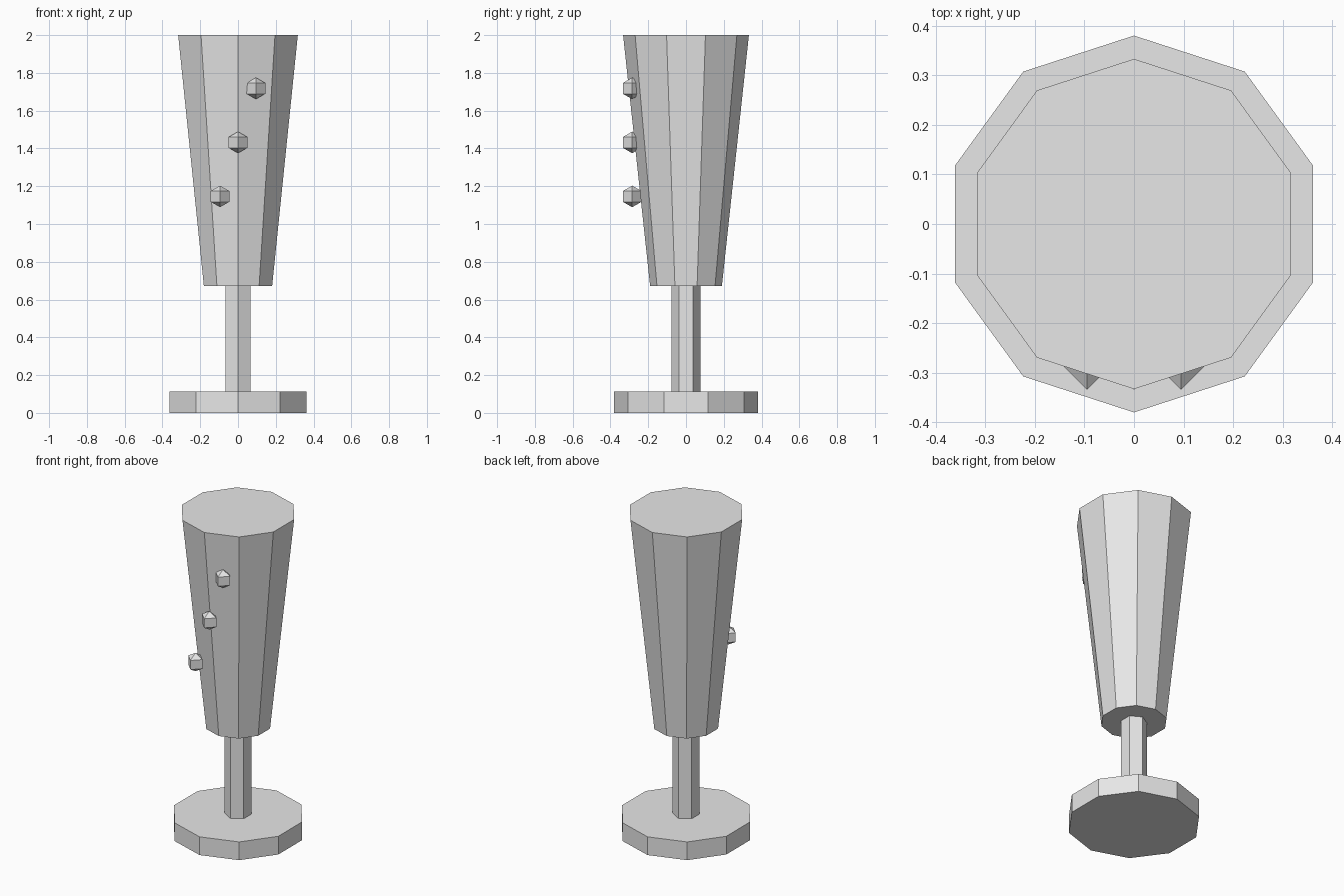
import bpy

cube = bpy.data.objects.get("Cube")
if cube:
    bpy.data.objects.remove(cube, do_unlink=True)

# Single plain colour
grey = bpy.data.materials.new("light_grey")
grey.use_nodes = True
colour = (0.8, 0.8, 0.8, 1)
grey.diffuse_color = colour
grey.node_tree.nodes["Principled BSDF"].inputs["Base Color"].default_value = colour


def finish(name):
    obj = bpy.context.object
    obj.name = name
    obj.data.materials.append(grey)


def prism(name, sides, bottom_radius, top_radius, z0, z1):
    bpy.ops.mesh.primitive_cone_add(
        vertices=sides, radius1=bottom_radius, radius2=top_radius,
        depth=z1 - z0, location=(0, 0, (z0 + z1) / 2))
    finish(name)


# Foot, stem and tapered bowl
prism("foot", 10, 0.38, 0.38, 0, 0.114)
prism("stem", 6, 0.076, 0.076, 0.114, 0.672)
prism("bowl", 10, 0.19, 0.333, 0.672, 2.0)

# Faceted bubbles rising diagonally across the front
for step in (-1, 0, 1):
    bpy.ops.mesh.primitive_uv_sphere_add(
        segments=4, ring_count=3, radius=0.057,
        location=(0.095 * step, -0.285, 1.432 + 0.286 * step))
    finish(f"bubble_{step + 2}")
